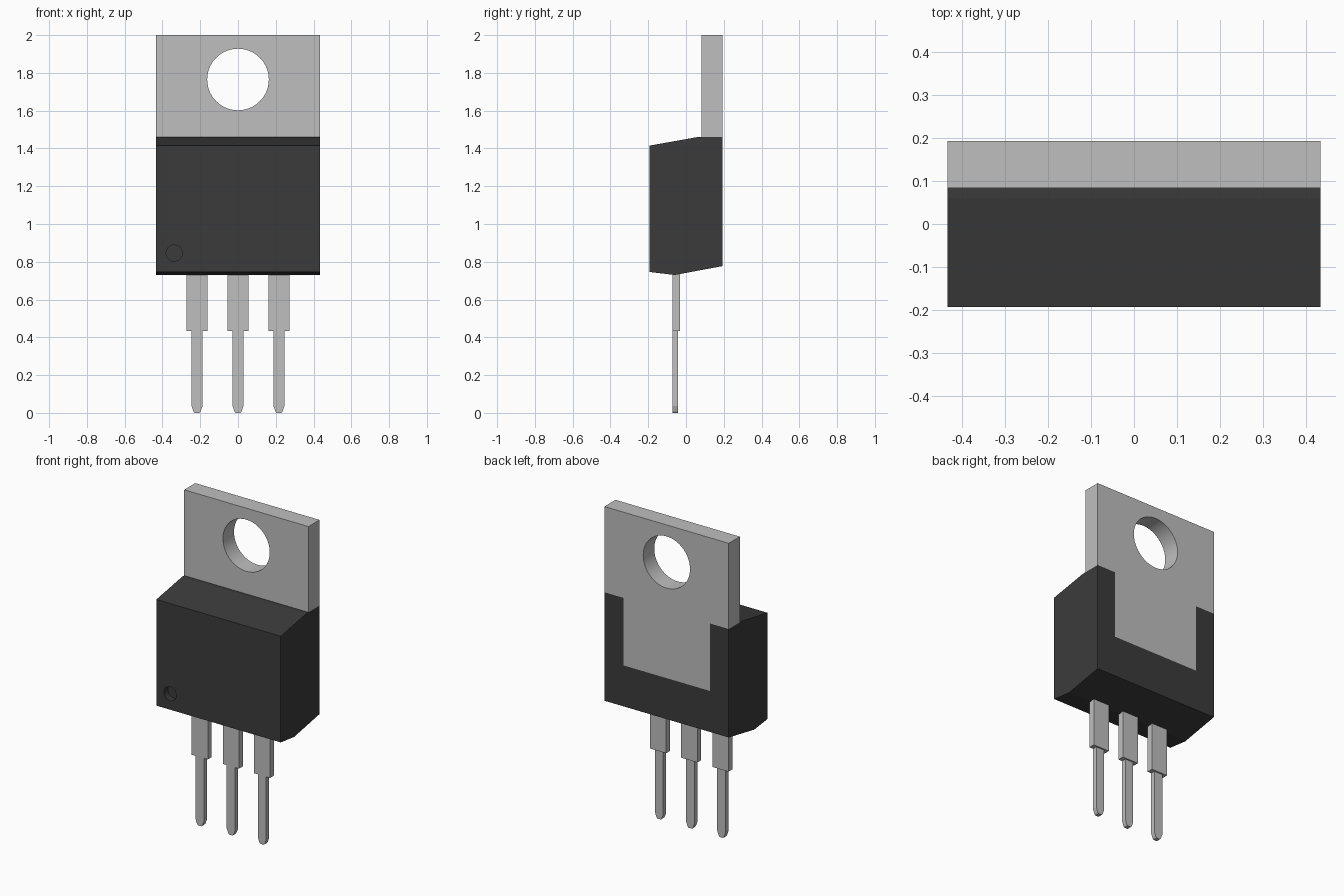
import bpy
import bmesh
import math

cube = bpy.data.objects.get("Cube")
if cube:
    bpy.data.objects.remove(cube, do_unlink=True)


def material(name, value):
    m = bpy.data.materials.new(name)
    m.use_nodes = True
    color = (value, value, value, 1)
    m.diffuse_color = color
    m.node_tree.nodes["Principled BSDF"].inputs["Base Color"].default_value = color
    return m


METAL = material("light grey metal", 0.52)
PLASTIC = material("dark grey plastic", 0.044)


def prism(name, points, axis, lo, hi, mat):
    """Extrude a profile along x (points are y, z) or along y (points are x, z)."""
    bm = bmesh.new()

    def place(p, d):
        return (d, p[0], p[1]) if axis == "x" else (p[0], d, p[1])

    face = bm.faces.new([bm.verts.new(place(p, lo)) for p in points])
    ext = bmesh.ops.extrude_face_region(bm, geom=[face])
    moved = [g for g in ext["geom"] if isinstance(g, bmesh.types.BMVert)]
    shift = (hi - lo, 0, 0) if axis == "x" else (0, hi - lo, 0)
    bmesh.ops.translate(bm, verts=moved, vec=shift)
    bmesh.ops.recalc_face_normals(bm, faces=bm.faces)
    mesh = bpy.data.meshes.new(name)
    bm.to_mesh(mesh)
    bm.free()
    mesh.materials.append(mat)
    obj = bpy.data.objects.new(name, mesh)
    bpy.context.collection.objects.link(obj)
    return obj


def circle(x, z, r, n):
    return [(x + r * math.cos(math.tau * i / n), z + r * math.sin(math.tau * i / n))
            for i in range(n)]


def mirrored(half):
    """Close a right-hand outline with its mirror image across x = 0."""
    return half + [(-x, z) for x, z in reversed(half) if x > 0]


def select_only(obj):
    bpy.ops.object.select_all(action="DESELECT")
    obj.select_set(True)
    bpy.context.view_layer.objects.active = obj


def cut(obj, cutter):
    cutter.hide_render = True
    mod = obj.modifiers.new("cut", "BOOLEAN")
    mod.operation = "DIFFERENCE"
    mod.solver = "EXACT"
    mod.object = cutter
    select_only(obj)
    bpy.ops.object.modifier_apply(modifier=mod.name)
    bpy.data.objects.remove(cutter, do_unlink=True)


W, BACK, TAB_FRONT = 0.433, 0.193, 0.083
SHOULDER, TONGUE, TONGUE_Z = 1.46, 0.302, 1.035

# Moulded body with sloped top and bottom
body = prism("body", [(-BACK, 1.415), (0.06, SHOULDER), (BACK, SHOULDER),
                      (BACK, 0.777), (-0.06, 0.73), (-BACK, 0.746)],
             "x", -W, W, PLASTIC)

# Recess in the back that holds the tongue of the tab
cut(body, prism("tongue_cutter", mirrored([(TONGUE, TONGUE_Z), (TONGUE, 1.6)]),
                "y", TAB_FRONT, 0.3, PLASTIC))

# Round marker dimple on the front
cut(body, prism("dimple_cutter", circle(-0.338, 0.846, 0.043, 32),
                "y", -0.3, -BACK + 0.04, PLASTIC))

# Metal tab with tongue and mounting hole
tab = prism("mounting_tab",
            mirrored([(TONGUE, TONGUE_Z), (TONGUE, SHOULDER), (W, SHOULDER), (W, 2)]),
            "y", TAB_FRONT, BACK, METAL)
cut(tab, prism("hole_cutter", circle(0, 1.765, 0.163, 64), "y", 0, 0.3, METAL))

# Three legs: a wide upper part and a narrow pin with a tapered tip
for side, x in (("right", -0.217), ("middle", 0), ("left", 0.217)):
    upper = prism(side + "_leg_upper", mirrored([(0.056, 0.433), (0.056, 0.8)]),
                  "y", -0.071, -0.032, METAL)
    pin = prism(side + "_leg_pin",
                mirrored([(0.012, 0), (0.019, 0.008), (0.029, 0.036), (0.029, 0.45)]),
                "y", -0.071, -0.042, METAL)
    upper.location.x = pin.location.x = x

# Smooth the round walls, keep edges sharp
for obj in (body, tab):
    select_only(obj)
    bpy.ops.object.shade_smooth_by_angle(angle=math.radians(20))
    # The shallow slopes of the body stay flat
    if obj == body:
        for poly in obj.data.polygons:
            if poly.area > 0.01:
                poly.use_smooth = False
